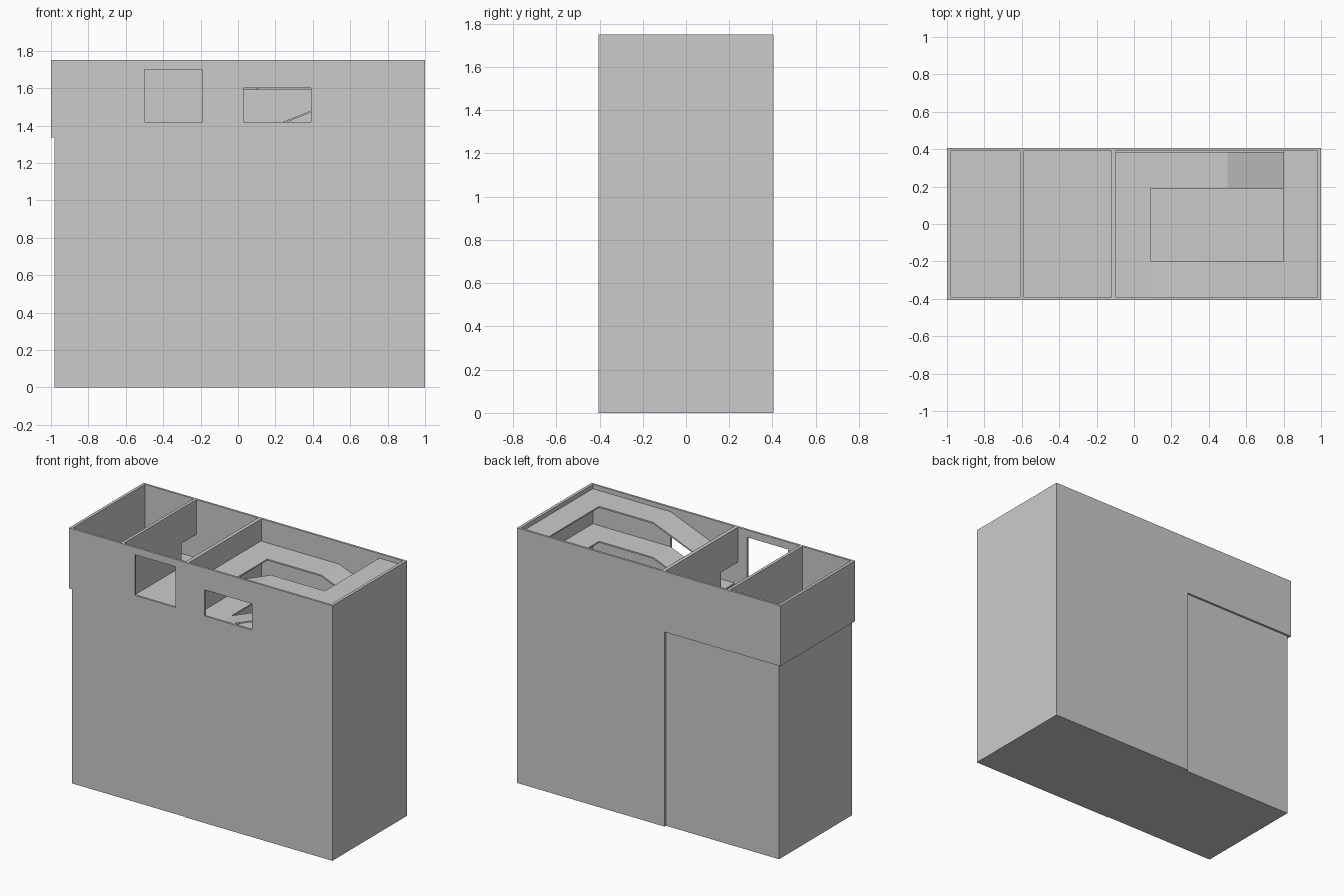
import bpy, bmesh

if "Cube" in bpy.data.objects:
    bpy.data.objects.remove(bpy.data.objects["Cube"])


def extrude_xz(name, points, y0, y1):
    """Closed x/z outline extruded along y."""
    bm = bmesh.new()
    face = bm.faces.new([bm.verts.new((x, y0, z)) for x, z in points])
    out = bmesh.ops.extrude_face_region(bm, geom=[face])
    for v in out["geom"]:
        if isinstance(v, bmesh.types.BMVert):
            v.co.y = y1
    bmesh.ops.recalc_face_normals(bm, faces=bm.faces)
    mesh = bpy.data.meshes.new(name)
    bm.to_mesh(mesh)
    bm.free()
    obj = bpy.data.objects.new(name, mesh)
    bpy.context.collection.objects.link(obj)
    return obj


def box(name, x0, x1, y0, y1, z0, z1):
    return extrude_xz(name, [(x0, z0), (x1, z0), (x1, z1), (x0, z1)], y0, y1)


def slab(name, line, y0, y1, thick=0.01):
    """Thin floor following an x/z line."""
    under = [(x, z - thick) for x, z in reversed(line)]
    return extrude_xz(name, line + under, y0, y1)


# Outer shell: tower with an upper storey overhanging to the left
shell = extrude_xz("building_shell", [
    (-1, 1.335), (-0.12, 1.335), (-0.12, 0), (1, 0), (1, 1.75), (-1, 1.75)],
    -0.405, 0.405)

# Rooms, shaft, windows and doors cut out of the shell
cuts = [
    ("left_room", -0.98, -0.61, -0.39, 0.39, 1.35, 2),
    ("middle_room", -0.59, -0.12, -0.39, 0.39, 1.35, 2),
    ("shaft", -0.095, 0.98, -0.39, 0.39, 0.02, 2),
    ("large_window", -0.50, -0.19, -0.5, -0.3, 1.42, 1.70),
    ("small_window", 0.03, 0.39, -0.5, -0.3, 1.42, 1.60),
    ("room_door", -0.65, -0.55, 0.23, 0.39, 1.35, 1.51),
    ("shaft_door", -0.15, -0.05, -0.39, -0.21, 1.35, 1.51),
]
for name, *dims in cuts:
    cutter = box(name + "_cutter", *dims)
    cutter.hide_render = True
    cutter.hide_viewport = True
    mod = shell.modifiers.new(name, "BOOLEAN")
    mod.operation = "DIFFERENCE"
    mod.solver = "EXACT"
    mod.object = cutter
# Apply the cuts and drop the cutters
bpy.context.view_layer.update()
result = bpy.data.meshes.new_from_object(
    shell.evaluated_get(bpy.context.evaluated_depsgraph_get()))
shell.modifiers.clear()
shell.data = result
for obj in [o for o in bpy.data.objects if o.name.endswith("_cutter")]:
    bpy.data.objects.remove(obj)

# Lower block under the overhang, slightly inset
box("lower_block", -0.98, -0.115, -0.40, 0.39, 0, 1.335)

# Ramp winding down the shaft, half a drop on each long side
DROP = 0.12
for turn in range(7):
    top = 1.72 - 2 * DROP * turn
    mid, low = top - DROP, top - 2 * DROP
    slab("east_landing", [(0.80, top), (0.98, top)], -0.20, 0.39)
    slab("front_ramp", [(0.98, top), (0.39, top), (0.09, mid), (-0.095, mid)],
         -0.39, -0.20)
    slab("west_landing", [(-0.095, mid), (0.09, mid)], -0.20, 0.19)
    slab("back_ramp", [(-0.095, mid), (0.50, mid), (0.80, low)], 0.19, 0.385)
